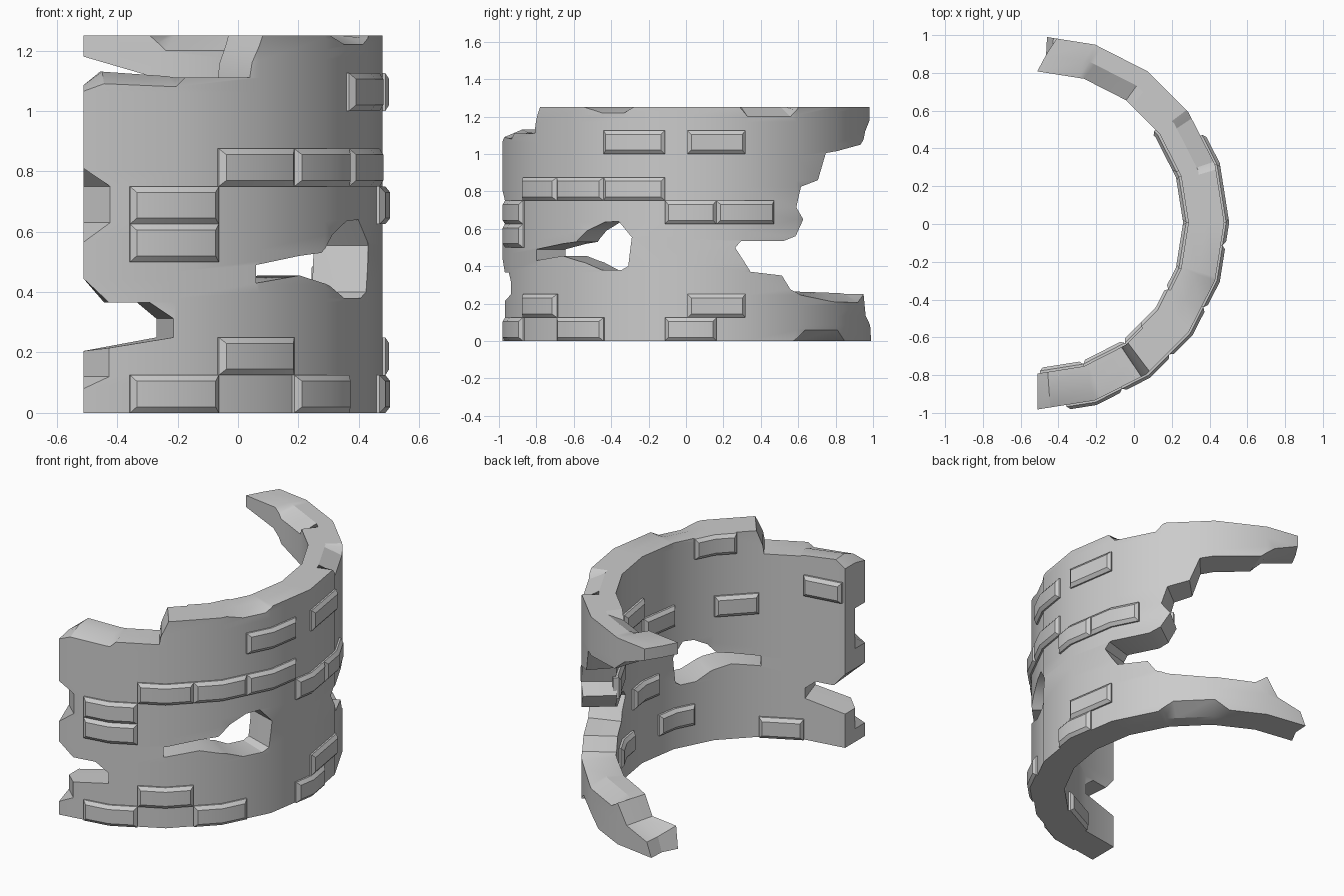
import bpy, bmesh, math
from mathutils import Vector
from mathutils.geometry import tessellate_polygon

if "Cube" in bpy.data.objects:
    bpy.data.objects.remove(bpy.data.objects["Cube"])

CX, CY = -0.512, 0.008          # centre of the tower ring
R_OUT, R_MID, R_IN = 0.99, 0.895, 0.80
STEP = math.radians(18)         # 20-sided ring
ROW = 0.125                     # one brick course


def wrap(v):
    """Flat (angle, radius, height) -> faceted ring."""
    off = v.x - (math.floor(v.x / STEP + 1e-6) + 0.5) * STEP
    r = v.y * math.cos(STEP / 2) / math.cos(off)
    return Vector((CX + r * math.cos(v.x), CY + r * math.sin(v.x), v.z))


def finish(bm, name, smooth=25):
    """Cut at every ring facet, bend round the ring, and make an object."""
    for k in range(-5, 6):
        bmesh.ops.bisect_plane(bm, geom=bm.verts[:] + bm.edges[:] + bm.faces[:], dist=1e-5,
                               plane_co=(k * STEP, 0, 0), plane_no=(1, 0, 0))
    for v in bm.verts:
        v.co = wrap(v.co)
    bmesh.ops.recalc_face_normals(bm, faces=bm.faces[:])
    me = bpy.data.meshes.new(name)
    bm.to_mesh(me)
    bm.free()
    ob = bpy.data.objects.new(name, me)
    bpy.context.collection.objects.link(ob)
    bpy.ops.object.select_all(action='DESELECT')
    ob.select_set(True)
    bpy.context.view_layer.objects.active = ob
    bpy.ops.object.shade_smooth_by_angle(angle=math.radians(smooth))
    return ob


# Outline points: angle, height, then shifts of outer (angle, height) and inner (angle, height)
front_end = [(-90, 0), (-90, .08), (-90, .12, 5, 0), (-90, .205, 5, .01), (-72.4, .25), (-72.4, .312),
             (-77, .365), (-85, .365), (-90, .445), (-90, .565), (-90, .63, 5.2, 0),
             (-90, .75, 5.2, 0), (-90, .81), (-90, 1.085, 0, -.02)]
top_edge = [(-86, 1.13, 0, -.04), (-72, 1.115, 0, -.035), (-70, 1.11), (-56, 1.11), (-55.5, 1.16),
            (-53, 1.25), (-34, 1.25), (-28, 1.25, 0, -.03), (-20, 1.25, 0, -.03), (-17, 1.25),
            (16.5, 1.25), (19, 1.25, 0, -.05), (34, 1.25, 0, -.05), (37, 1.25),
            (51, 1.25), (54, 1.25, 0, 0, 0, -.05), (70, 1.25, 0, 0, 0, -.05), (74, 1.25)]
back_end = [(87, 1.25, -3, 0, 3, 0), (87, 1.18, -3, 0, 3, 0), (75, 1.12), (70, 1.05), (49, 1.005),
            (45.5, .86), (38, .825), (36, .715), (39, .65), (35.7, .56), (31.6, .535), (17, .535),
            (15, .5), (18, .42), (20, .37), (31, .35), (34, .275), (38, .265, 0, -.02),
            (52, .26, 0, -.05), (68, .255, 0, -.05), (72, .25), (76, .135), (85, .085, 0, 0, 4, .05),
            (87, 0, 0, 0, 3, 0)]
foot = [(59, 0), (54, 0, 0, .06), (40, 0, 0, .06), (35, 0)]
hole = [(-54.7, .43), (-43, .455), (-34, .42), (-28, .38), (-21, .38), (-18.7, .4), (-17.5, .555),
        (-22, .64), (-27, .635), (-33, .59), (-37, .53), (-43, .52), (-54.7, .49)]


def layer(points, which):
    out = []
    for p in points:
        a, z, oa, oz, ia, iz = (tuple(p) + (0,) * 6)[:6]
        da, dz, r = {"out": (oa, oz, R_OUT), "mid": (0, 0, R_MID), "in": (ia, iz, R_IN)}[which]
        out.append(Vector((math.radians(a + da), r, z + dz)))
    return out


def build_wall():
    bm = bmesh.new()
    loops = [front_end + top_edge + back_end + foot, hole]
    rings = {}
    for w in ("out", "mid", "in"):
        rings[w] = [[bm.verts.new(c) for c in layer(l, w)] for l in loops]
    # curved inside and outside skins
    for w in ("out", "in"):
        flat = rings[w][0] + rings[w][1]
        polys = [[Vector((v.co.x, v.co.z, 0)) for v in l] for l in rings[w]]
        for tri in tessellate_polygon(polys):
            bm.faces.new([flat[i] for i in tri])
    # broken edges through the thickness
    for w1, w2 in (("out", "mid"), ("mid", "in")):
        for l1, l2 in zip(rings[w1], rings[w2]):
            n = len(l1)
            for i in range(n):
                j = (i + 1) % n
                bm.faces.new((l1[i], l1[j], l2[j], l2[i]))
    return finish(bm, "ruined_wall")


def brick(name, a0, a1, z, inside=False):
    """Raised brick with a chamfered face."""
    bm = bmesh.new()
    base, lip, face = (R_IN + .02, R_IN - .012, R_IN - .028) if inside else \
                      (R_OUT - .03, R_OUT + .01, R_OUT + .026)
    rings = []
    for r, inset in ((base, 0), (lip, 0), (face, .02)):
        x0, x1 = math.radians(a0) + inset, math.radians(a1) - inset
        z0, z1 = z + inset, z + ROW - inset
        rings.append([bm.verts.new((x, r, h)) for x, h in ((x0, z0), (x1, z0), (x1, z1), (x0, z1))])
    bm.faces.new(rings[0])
    bm.faces.new(rings[2])
    for p, q in zip(rings, rings[1:]):
        for i in range(4):
            j = (i + 1) % 4
            bm.faces.new((p[i], p[j], q[j], q[i]))
    finish(bm, name)


build_wall()

# Bricks: start angle, end angle, course number
outer_bricks = [(-81, -63, 5), (-81, -63, 4), (-63, -45, 6), (-45, -27, 6), (-27, -7, 6), (-27, -7, 8),
                (0, 18, 8), (-7, 9, 5), (9, 28, 5), (-81, -63, 0), (-63, -45, 1), (-45, -27, 0),
                (-7, 9, 0), (0, 18, 1)]
inner_bricks = [(-89, -72, 7), (-54, -36, 6), (-18, 0, 6), (0, 18, 7), (-9, 9, 3), (-27, -9, 1),
                (-72, -54, 0), (-45, -27, 9), (20, 38, 5), (9, 27, 1)]
for i, (a0, a1, c) in enumerate(outer_bricks):
    brick(f"outer_brick_{i + 1}", a0, a1, c * ROW)
for i, (a0, a1, c) in enumerate(inner_bricks):
    brick(f"inner_brick_{i + 1}", a0, a1, c * ROW, inside=True)
